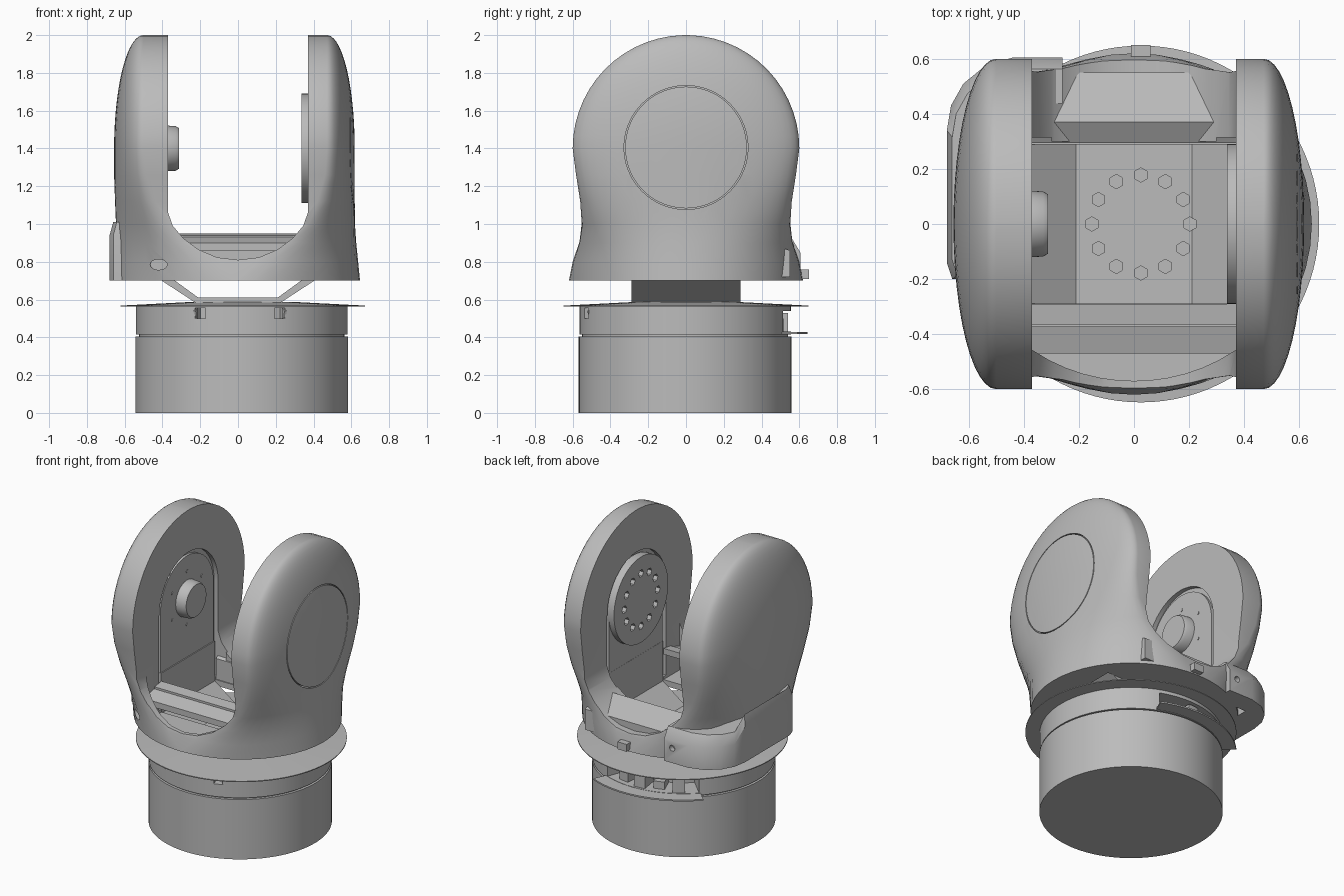
import bpy, bmesh, math
from mathutils import Matrix, Vector

if "Cube" in bpy.data.objects:
    bpy.data.objects.remove(bpy.data.objects["Cube"], do_unlink=True)

grey = bpy.data.materials.new("plain grey")
grey.use_nodes = True
grey.diffuse_color = (0.5, 0.5, 0.5, 1)
grey.node_tree.nodes["Principled BSDF"].inputs["Base Color"].default_value = (0.5, 0.5, 0.5, 1)


def finish(name, bm, mat=None):
    bmesh.ops.recalc_face_normals(bm, faces=bm.faces)
    mesh = bpy.data.meshes.new(name)
    bm.to_mesh(mesh)
    bm.free()
    if mat:
        mesh.transform(mat)
    mesh.materials.append(grey)
    ob = bpy.data.objects.new(name, mesh)
    bpy.context.collection.objects.link(ob)
    return ob


def loft(name, rings, mat=None):
    """Closed skin through equal-length rings of points, capped at both ends."""
    bm = bmesh.new()
    vs = [[bm.verts.new(p) for p in r] for r in rings]
    n = len(vs[0])
    for a, b in zip(vs, vs[1:]):
        for i in range(n):
            bm.faces.new((a[i], a[(i + 1) % n], b[(i + 1) % n], b[i]))
    bm.faces.new(vs[0])
    bm.faces.new(vs[-1])
    return finish(name, bm, mat)


def prism(name, pts, axis, lo, hi):
    """Extrude a 2D outline along axis x (points y,z), y (x,z) or z (x,y)."""
    put = {"x": lambda a, b, c: (c, a, b), "y": lambda a, b, c: (a, c, b),
           "z": lambda a, b, c: (a, b, c)}[axis]
    return loft(name, [[put(a, b, c) for a, b in pts] for c in (lo, hi)])


def ngon(cx, cy, r, n=64, start=0.0):
    return [(cx + r * math.cos(start + 2 * math.pi * i / n),
             cy + r * math.sin(start + 2 * math.pi * i / n)) for i in range(n)]


def box(name, x, y, z):
    return prism(name, [(x[0], y[0]), (x[1], y[0]), (x[1], y[1]), (x[0], y[1])], "z", *z)


def turned(name, profile, cx, cy, n=96):
    return loft(name, [[(x, y, z) for x, y in ngon(cx, cy, r, n)] for r, z in profile])


def cut(ob, *cutters):
    for c in cutters:
        c.hide_render = True
        m = ob.modifiers.new("cut", "BOOLEAN")
        m.operation, m.solver, m.object = "DIFFERENCE", "EXACT", c
        with bpy.context.temp_override(object=ob, active_object=ob, selected_objects=[ob]):
            bpy.ops.object.modifier_apply(modifier=m.name)
        bpy.data.objects.remove(c, do_unlink=True)


def smooth(*obs):
    bpy.ops.object.select_all(action="DESELECT")
    for ob in obs:
        ob.select_set(True)
        bpy.context.view_layer.objects.active = ob
    bpy.ops.object.shade_smooth_by_angle(angle=math.radians(32))


def sector(r0, r1, a0, a1, n=16):
    ang = [math.radians(a0 + (a1 - a0) * i / n) for i in range(n + 1)]
    return ([(0.02 + r1 * math.cos(a), r1 * math.sin(a)) for a in ang]
            + [(0.02 + r0 * math.cos(a), r0 * math.sin(a)) for a in reversed(ang)])


# Base drum, collar and the thin disc above them
drum = turned("base_drum", [(0.563, 0), (0.563, 0.405)], 0.02, -0.005)
neck = turned("base_neck", [(0.545, 0.40), (0.545, 0.425)], 0.02, -0.005)
collar = turned("collar", [(0.56, 0.415), (0.56, 0.565)], 0.02, -0.005)
cut(collar, prism("rear_opening", sector(0.40, 0.75, 68, 135), "z", 0.43, 0.54))
for a in (-69, -113):
    cut(collar, prism("collar_notch", sector(0.50, 0.7, a - 3, a + 3, 4), "z", 0.50, 0.555))
disc = turned("skirt_disc", [(0.648, 0.562), (0.648, 0.568), (0.30, 0.586), (0.28, 0.562)], 0.025, 0)
lip = prism("rear_lip", sector(0.39, 0.645, 66, 136), "z", 0.418, 0.428)
smooth(drum, neck, collar, disc)

# Blocks and fins inside the rear opening
for i, (a, r, h) in enumerate([(80, 0.47, 0.07), (95, 0.49, 0.10), (108, 0.46, 0.05), (122, 0.50, 0.09)]):
    prism(f"rear_block_{i + 1}", sector(r - 0.08, r + 0.05, a - 4, a + 4, 3), "z", 0.425, 0.43 + h)
for a in (-66, -116):
    t = Matrix.Translation((0.02, 0, 0)) @ Matrix.Rotation(math.radians(a), 4, "Z")
    fin = prism("collar_fin", [(0.54, 0.44), (0.57, 0.54), (0.54, 0.56)], "y", -0.006, 0.006)
    fin.data.transform(t)

# Fork body: ellipse at the foot growing into two domed arms
LOWER = [(0.70, 0.62, 0.650, 0.0, 0.645, 0.0), (0.80, 0.60, 0.648, 0.10, 0.635, 0.10),
         (0.90, 0.567, 0.645, 0.24, 0.625, 0.22), (1.00, 0.552, 0.645, 0.36, 0.618, 0.34),
         (1.12, 0.560, 0.65, 0.44, 0.617, 0.42), (1.26, 0.582, 0.655, 0.485, 0.617, 0.46)]


def section(z, h, xl, el, xr, er, q=1.0, n=24):
    ring = []
    for s, x, e in ((1, xr, er), (-1, xl, el)):
        for i in range(n + 1):
            t = s * math.pi * (i / n - 0.5)
            if s < 0:
                t = math.pi * (0.5 - i / n)
            ring.append((s * (e + 0.001 + (x - e) * q * math.cos(t)), h * q * math.sin(t), z))
    return ring


rings = [section(*row) for row in LOWER]
for i in range(15):
    a = math.radians(88.5) * i / 14
    rings.append(section(1.4 + 0.6 * math.sin(a), 0.6, 0.655, 0.50, 0.617, 0.47, math.cos(a)))
body = loft("fork_body", rings)

# U-shaped gap between the arms
half_u = [(0.37, 2.2), (0.37, 1.06), (0.345, 0.99), (0.29, 0.925), (0.21, 0.865), (0.11, 0.823)]
gap = prism("gap", half_u + [(0, 0.81)] + [(-x, z) for x, z in reversed(half_u)], "y", -1, 1)
# Well behind the front wall, and the slot for the bracket
front = [(-0.37 + 0.74 * i / 12, -0.57 * math.sqrt(1 - ((-0.37 + 0.74 * i / 12) / 0.62) ** 2)) for i in range(13)]
well = prism("well", front + [(0.37, 0.30), (-0.37, 0.30)], "z", 0.74, 1.12)
slot = box("slot", (-0.45, 0.45), (-0.288, 0.288), (0.6, 0.78))
cut(body, gap, well, slot)


def arch(hw, z0, zc=1.4):
    return ([(-hw, z0), (hw, z0)]
            + [(hw * math.cos(math.pi * i / 24), zc + hw * math.sin(math.pi * i / 24)) for i in range(25)])


# Arched recess in each inner face
cut(body, prism("recess_left", arch(0.315, 0.76), "x", 0.30, 0.40),
    prism("recess_right", arch(0.315, 0.76), "x", -0.40, -0.30))
# Round seam in the outer face, and a small oval hole in the front wall
seam = prism("seam", ngon(0, 1.405, 0.328, 72), "x", 0.54, 0.75)
cut(seam, prism("seam_core", ngon(0, 1.405, 0.322, 72), "x", 0.4, 0.9))
hole = prism("hole", [(-0.42 + x * 0.045, 0.785 + z * 0.028) for x, z in ngon(0, 0, 1, 20)], "y", -0.8, -0.42)
cut(body, seam, hole)
smooth(body)

# Inner bracket: folded floor with hexagon holes
half = [(0.22, 0.58), (0.45, 0.73), (0.45, 1.0), (0.375, 1.0), (0.375, 0.73), (0.21, 0.61)]
bracket = prism("bracket_floor", half + [(-x, z) for x, z in reversed(half)], "y", -0.288, 0.288)
CIRCLE = [2 * math.pi * (i + 0.0) / 12 for i in range(12)]
cut(bracket, *[prism("bolt_hole", ngon(0.025 + 0.178 * math.cos(a), 0.178 * math.sin(a), 0.026, 6, math.pi / 6),
                     "z", 0.592, 0.7) for a in CIRCLE])

# Bracket arms, bearing plate with holes on one side and a hub on the other
for name, lo, hi in (("bracket_arm_left", 0.376, 0.42), ("bracket_arm_right", -0.42, -0.382)):
    prism(name, arch(0.285, 0.8), "x", lo, hi)
plate = prism("bearing_plate", ngon(0, 1.4, 0.29), "x", 0.337, 0.39)
cut(plate, *[prism("bolt_hole", ngon(0.178 * math.cos(a), 1.4 + 0.178 * math.sin(a), 0.026, 6), "x", 0.3, 0.365)
             for a in CIRCLE])
hub = loft("hub", [[(x, y, z) for y, z in ngon(0, 1.4, r, 48)]
                   for x, r in ((-0.39, 0.122), (-0.33, 0.118), (-0.313, 0.108))])
for i in range(6):
    a = math.pi * (i + 0.5) / 3
    prism(f"hub_screw_{i + 1}", ngon(0.18 * math.cos(a), 1.4 + 0.18 * math.sin(a), 0.011, 8), "x", -0.384, -0.378)
smooth(plate, hub)

# Front crossbars and sloping rear deck
prism("front_bar_inner", [(-0.365, 0.89), (-0.29, 0.91), (-0.29, 0.95), (-0.365, 0.94)], "x", -0.372, 0.372)
prism("front_bar_outer", [(-0.47, 0.86), (-0.372, 0.89), (-0.372, 0.93), (-0.47, 0.90)], "x", -0.372, 0.372)
prism("rear_deck", [(0.295, 0.72), (0.295, 0.88), (0.37, 0.925), (0.55, 0.86), (0.55, 0.72)], "x", -0.372, 0.372)
box("rear_tab", (-0.01, 0.06), (0.56, 0.65), (0.71, 0.76))

# Housing wrapped round the rear corner
plan = [(-0.26, 0.47), (-0.26, 0.605), (-0.44, 0.605), (-0.54, 0.575), (-0.62, 0.51), (-0.665, 0.43),
        (-0.68, 0.34), (-0.68, -0.14), (-0.66, -0.2), (-0.50, -0.2), (-0.50, 0.47)]


def tier(z, k):
    return [(-0.4 + (x + 0.4) * k if x < -0.5 else x, y * k, z - (0.09 if y > 0.42 else 0)) for x, y in plan]


low = [(x, y, 0.70) for x, y in plan]
housing = loft("corner_housing", [low, tier(0.94, 1.0), tier(1.01, 0.93)])
cut(housing, prism("housing_hole", ngon(-0.32, 0.80, 0.02, 16), "y", 0.57, 0.7))
smooth(housing)
